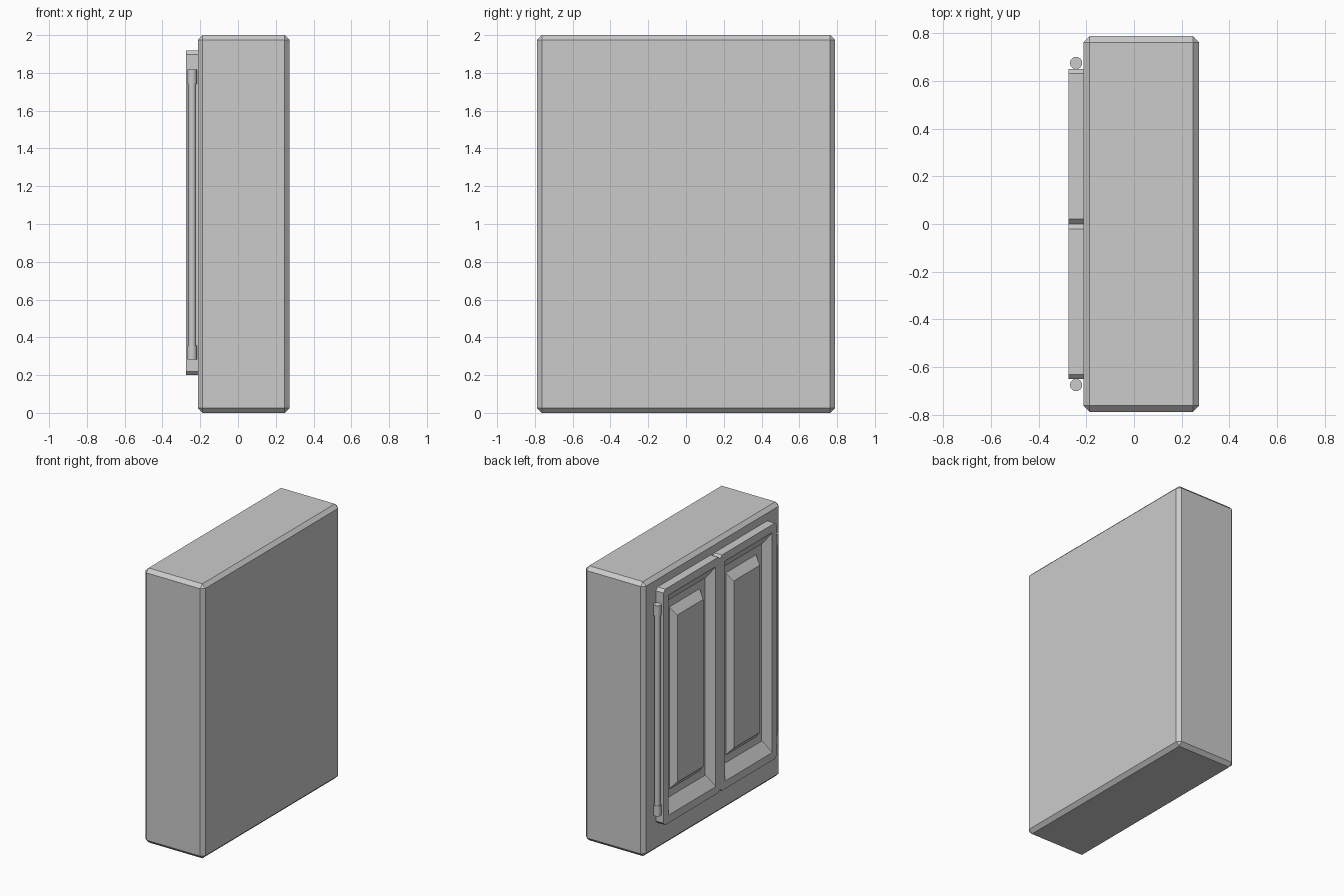
import bpy, bmesh
from mathutils import Vector

if "Cube" in bpy.data.objects:
    bpy.data.objects.remove(bpy.data.objects["Cube"])


def to_object(name, bm):
    bmesh.ops.recalc_face_normals(bm, faces=bm.faces)
    mesh = bpy.data.meshes.new(name)
    bm.to_mesh(mesh)
    bm.free()
    obj = bpy.data.objects.new(name, mesh)
    bpy.context.collection.objects.link(obj)
    return obj


def cut_rect(bm, x, y0, y1, z0, z1, c):
    """Ring of vertices: rectangle in the YZ plane with cut corners."""
    pts = [(y0 + c, z0), (y1 - c, z0), (y1, z0 + c), (y1, z1 - c),
           (y1 - c, z1), (y0 + c, z1), (y0, z1 - c), (y0, z0 + c)]
    return [bm.verts.new((x, y, z)) for y, z in pts]


# Cabinet body with a single-segment chamfer
X_BACK, X_FACE, X_DOOR = 0.273, -0.213, -0.275
bm = bmesh.new()
bmesh.ops.create_cube(bm, size=1)
bmesh.ops.scale(bm, vec=Vector((X_BACK - X_FACE, 1.578, 2)), verts=bm.verts)
bmesh.ops.translate(bm, vec=Vector(((X_BACK + X_FACE) / 2, 0, 1)), verts=bm.verts)
bmesh.ops.bevel(bm, geom=bm.edges[:], offset=0.026, offset_type='OFFSET',
                segments=1, affect='EDGES')
to_object("cabinet_body", bm)

# Door rings: y inset, z inset, depth behind door face, corner cut
RINGS = [(0, 0, 0.062, 0.02),           # back outline
         (0, 0, 0, 0.02),               # front outline
         (0.055, 0.057, 0, 0.004),      # frame inner edge
         (0.088, 0.14, 0.059, 0.004),   # sloped wall foot
         (0.151, 0.195, 0.059, 0.003),  # raised panel foot
         (0.177, 0.25, 0.011, 0.003)]   # raised panel face


def door(name, y0, y1, z0=0.2, z1=1.918):
    bm = bmesh.new()
    loops = [cut_rect(bm, X_DOOR + d, y0 + iy, y1 - iy, z0 + iz, z1 - iz, c)
             for iy, iz, d, c in RINGS]
    for a, b in zip(loops, loops[1:]):
        for i in range(8):
            j = (i + 1) % 8
            bm.faces.new((a[i], a[j], b[j], b[i]))
    bm.faces.new(loops[0])
    bm.faces.new(loops[-1])
    return to_object(name, bm)


def cylinder(name, y, z0, z1, radius):
    bpy.ops.mesh.primitive_cylinder_add(vertices=32, radius=radius, depth=z1 - z0,
                                        location=(-0.243, y, (z0 + z1) / 2))
    bpy.context.object.name = name
    bpy.ops.object.shade_smooth_by_angle()


# Two doors, each with a hinge rod and two hinge knuckles
for side, s in (("left", 1), ("right", -1)):
    door(side + "_door", *sorted((0, 0.651 * s)))
    y = 0.676 * s
    cylinder(side + "_hinge_rod", y, 0.285, 1.813, 0.021)
    cylinder(side + "_lower_knuckle", y, 0.282, 0.358, 0.0255)
    cylinder(side + "_upper_knuckle", y, 1.74, 1.817, 0.0255)
